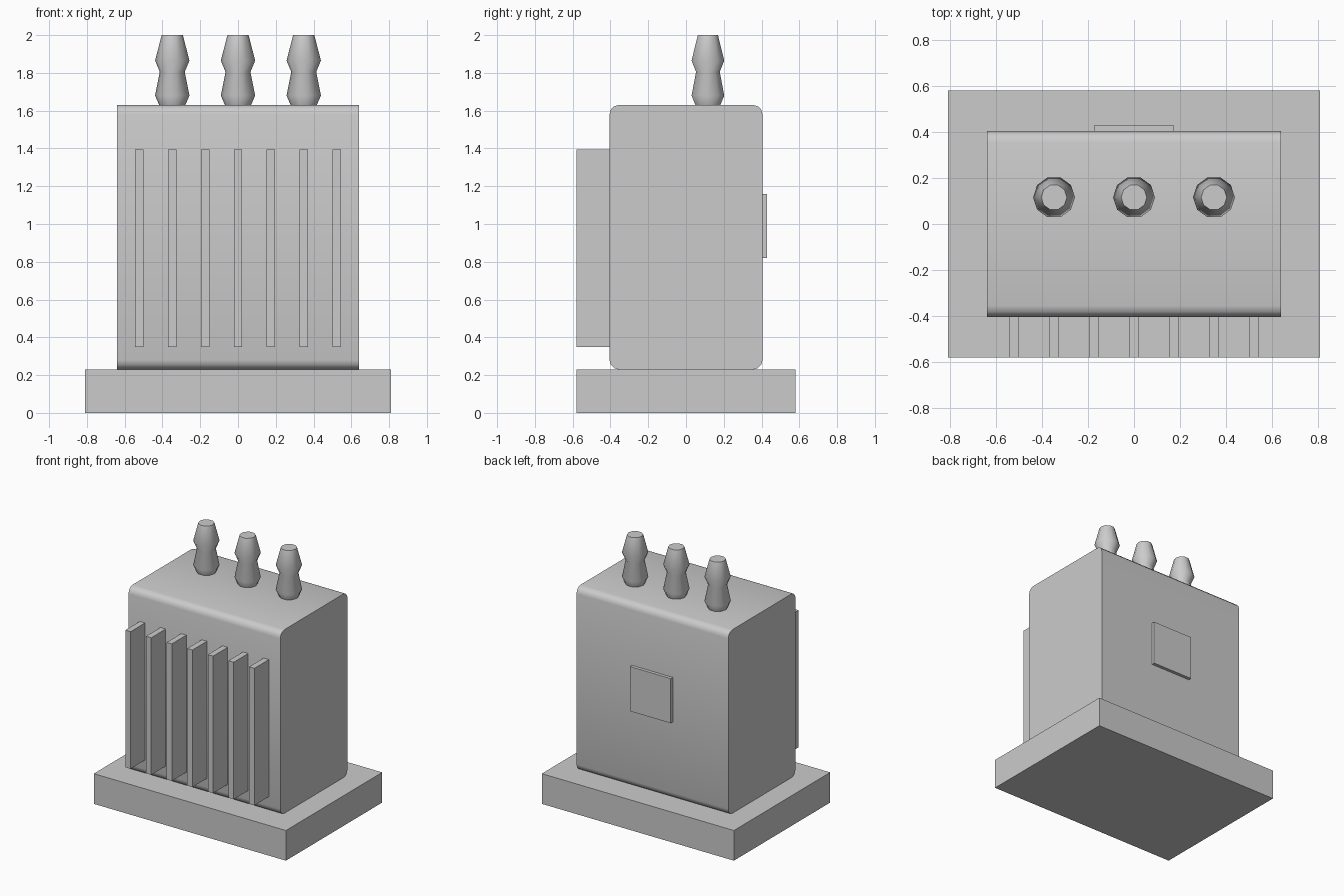
import bpy, bmesh, math

if "Cube" in bpy.data.objects:
    bpy.data.objects.remove(bpy.data.objects["Cube"])


def add_mesh(name, bm):
    bmesh.ops.recalc_face_normals(bm, faces=bm.faces)
    me = bpy.data.meshes.new(name)
    bm.to_mesh(me)
    bm.free()
    ob = bpy.data.objects.new(name, me)
    bpy.context.collection.objects.link(ob)
    return ob


def smooth(ob, degrees):
    bpy.ops.object.select_all(action='DESELECT')
    ob.select_set(True)
    bpy.context.view_layer.objects.active = ob
    bpy.ops.object.shade_smooth_by_angle(angle=math.radians(degrees))


def box(name, lo, hi, round_x=0.0):
    """Box between two corners; round_x rounds the edges running along x."""
    bm = bmesh.new()
    bmesh.ops.create_cube(bm, size=1)
    for v in bm.verts:
        for i in range(3):
            v.co[i] = hi[i] if v.co[i] > 0 else lo[i]
    if round_x:
        edges = [e for e in bm.edges
                 if abs(e.verts[0].co.x - e.verts[1].co.x) > 1e-4]
        bmesh.ops.bevel(bm, geom=edges, offset=round_x, segments=3,
                        profile=0.5, affect='EDGES')
    ob = add_mesh(name, bm)
    if round_x:
        smooth(ob, 40)
    return ob


def lathe(name, profile, centre, sides):
    """Capped solid of revolution from (radius, z) pairs."""
    bm = bmesh.new()
    rings = []
    for r, z in profile:
        rings.append([bm.verts.new((
            centre[0] + r * math.cos(2 * math.pi * k / sides),
            centre[1] + r * math.sin(2 * math.pi * k / sides), z))
            for k in range(sides)])
    for a, b in zip(rings, rings[1:]):
        for k in range(sides):
            n = (k + 1) % sides
            bm.faces.new((a[k], a[n], b[n], b[k]))
    bm.faces.new(rings[0][::-1])
    bm.faces.new(rings[-1])
    ob = add_mesh(name, bm)
    smooth(ob, 37)
    return ob


# Foundation slab and tank
box("base_slab", (-0.81, -0.58, 0), (0.81, 0.58, 0.23))
box("tank_body", (-0.64, -0.405, 0.23), (0.64, 0.405, 1.63), round_x=0.05)

# Cooling fins on the front
for i in range(7):
    x = (i - 3) * 0.174
    box(f"cooling_fin_{i + 1}", (x - 0.022, -0.58, 0.35), (x + 0.022, -0.40, 1.395))

# Plate on the back
box("back_plate", (-0.172, 0.40, 0.82), (0.172, 0.43, 1.16))

# Ribbed insulators on top
rib_profile = [(0.065, 1.62), (0.091, 1.68), (0.066, 1.805),
               (0.091, 1.865), (0.056, 2.0)]
for i, x in enumerate((-0.348, 0, 0.348)):
    lathe(f"insulator_{i + 1}", rib_profile, (x, 0.116), 10)
